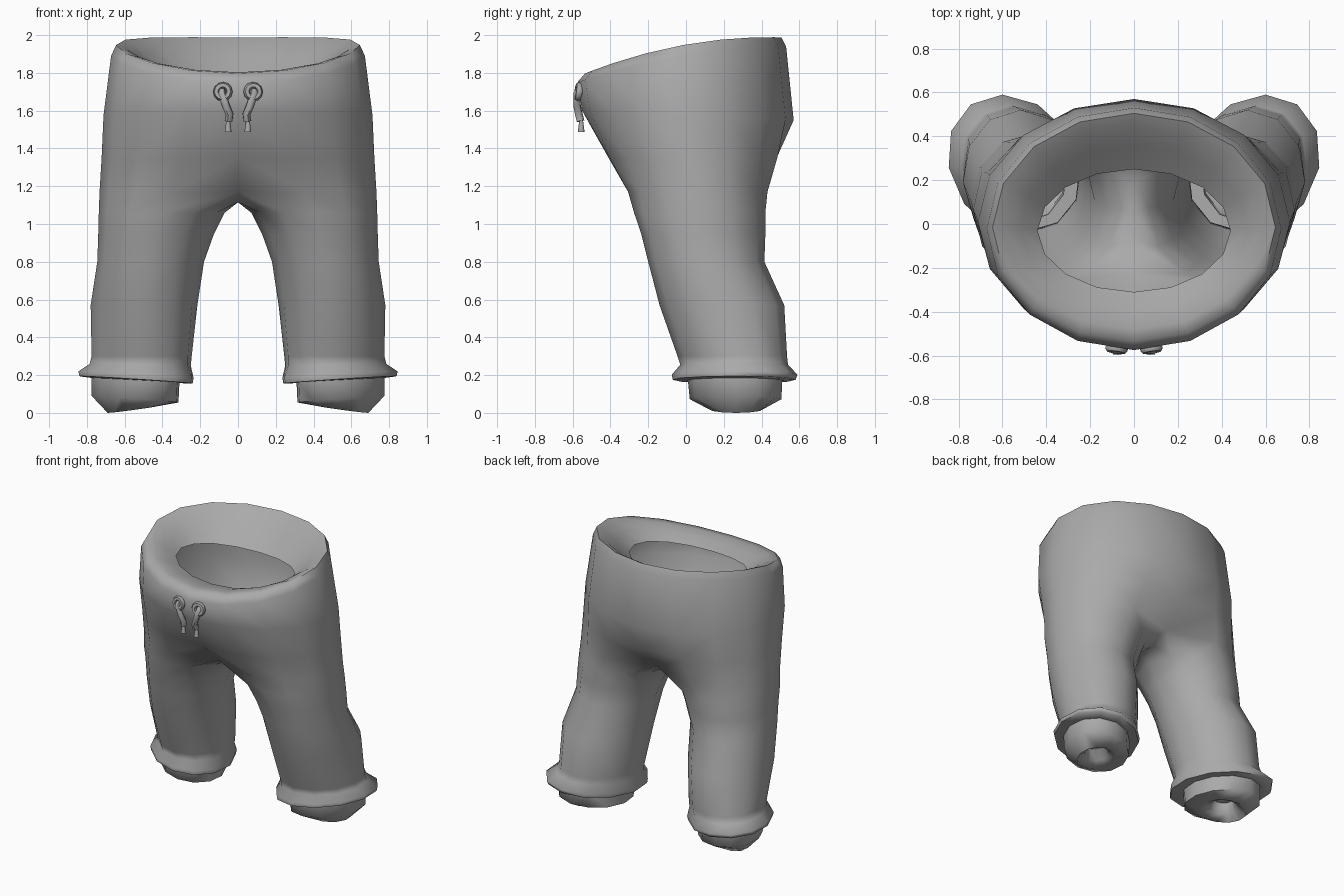
import bpy, bmesh, math
from mathutils import Vector

cube = bpy.data.objects.get("Cube")
if cube:
    bpy.data.objects.remove(cube)

mat = bpy.data.materials.new("grey cloth")
mat.use_nodes = True
GREY = (0.4, 0.4, 0.4, 1)
mat.diffuse_color = GREY
mat.node_tree.nodes["Principled BSDF"].inputs["Base Color"].default_value = GREY


def finish(obj, angle=60):
    """Colour, shade and mirror one part."""
    obj.data.materials.append(mat)
    bpy.ops.object.select_all(action='DESELECT')
    obj.select_set(True)
    bpy.context.view_layer.objects.active = obj
    bpy.ops.object.shade_smooth_by_angle(angle=math.radians(angle))
    mod = obj.modifiers.new("mirror", 'MIRROR')
    mod.use_clip = True
    mod.merge_threshold = 0.002


def trunk_ring(zf, zb, bulge, xo, yf, yb):
    """Half ring from front centre round the side to back centre."""
    pts = []
    for i in range(9):
        a = math.radians(-90 + 22.5 * i)
        s = math.sin(a)
        z = zf + (zb - zf) * (s + 1) / 2 + bulge * (1 - s * s)
        x = 0 if i in (0, 8) else xo * math.cos(a)
        pts.append(Vector((x, (yf + yb) / 2 + (yb - yf) / 2 * s, z)))
    return pts


def leg_ring(zin, zout, xi, xo, yf, yb, skew=0):
    """Closed ring of twelve, starting at the inner front."""
    pts = []
    for i in range(12):
        a = math.radians(-120 + 30 * i)
        c, s = math.cos(a), math.sin(a)
        pts.append(Vector(((xi + xo) / 2 + (xo - xi) / 2 * c + skew * s,
                           (yf + yb) / 2 + (yb - yf) / 2 * s,
                           zin + (zout - zin) * (c + 1) / 2)))
    return pts


# Trousers: open rolled waistband and hips
trunk = [trunk_ring(*r) for r in (
    (1.765, 1.78, .03, .44, -.31, .25),
    (1.79, 1.87, .05, .52, -.4, .36),
    (1.803, 1.955, .05, .595, -.48, .45),
    (1.797, 1.988, .055, .645, -.535, .505),
    (1.75, 1.94, .045, .672, -.575, .53),
    (1.6, 1.55, 0, .712, -.55, .57))]

# Hips blend into the legs, with the seams drawn in towards the crotch
for z, xo, yf, yb, blend, seam_f, seam_b in (
        (1.35, .722, -.43, .51, .25, -.41, .48),
        (1.17, .733, -.315, .44, .7, -.22, .33)):
    a = trunk_ring(z, z, 0, xo, yf, yb)
    b = leg_ring(z, z, .02, xo, yf, yb)
    ring = [p.lerp(q, blend) for p, q in zip(a, b)]
    ring[0] = Vector((0, seam_f, z))
    ring[8] = Vector((0, seam_b, z))
    trunk.append(ring)

# Crotch saddle joins the front and back seams
crotch = trunk.pop()
front, back = crotch[0], crotch[8]
for t in (.75, .5, .25):
    crotch.append(front.lerp(back, t) - Vector((0, 0, .055)))

# Legs, flared cuffs and turned-in hems
legs = [crotch] + [leg_ring(*r) for r in (
    (1.06, 1.06, .07, .737, -.275, .42),
    (.94, .94, .13, .74, -.235, .42),
    (.8, .8, .18, .745, -.2, .415),
    (.57, .57, .215, .78, -.14, .52, .02),
    (.3, .3, .245, .775, -.045, .535, .03),
    (.25, .26, .25, .785, -.03, .54, .04),
    (.185, .22, .235, .845, -.075, .59, .06),
    (.155, .195, .24, .84, -.07, .58, .06),
    (.16, .185, .31, .775, .01, .51, .04),
    (.055, .09, .315, .775, .02, .505, .04),
    (.04, .0, .41, .69, .12, .41, .03),
    (.06, .04, .46, .64, .18, .36, .02),
    (.12, .12, .48, .62, .2, .34))]

bm = bmesh.new()
trunk_v = [[bm.verts.new(p) for p in r] for r in trunk]
leg_v = [[bm.verts.new(p) for p in r] for r in legs]
for r, s in zip(trunk_v, trunk_v[1:] + [leg_v[0][:9]]):
    for i in range(8):
        bm.faces.new((r[i], r[i + 1], s[i + 1], s[i]))
for r, s in zip(leg_v, leg_v[1:]):
    for i in range(12):
        j = (i + 1) % 12
        bm.faces.new((r[i], r[j], s[j], s[i]))
bm.faces.new(leg_v[-1])
bmesh.ops.recalc_face_normals(bm, faces=bm.faces)
# Outward normals, judged by the outermost side face
side = max(bm.faces, key=lambda f: abs(f.normal.x) * f.calc_center_median().x)
if side.normal.x < 0:
    bmesh.ops.reverse_faces(bm, faces=bm.faces)
mesh = bpy.data.meshes.new("trousers")
bm.to_mesh(mesh)
bm.free()
trousers = bpy.data.objects.new("trousers", mesh)
bpy.context.collection.objects.link(trousers)
finish(trousers, 70)

# Eyelets at the front of the waistband
tilt = (math.radians(82), 0, math.radians(8))
bpy.ops.mesh.primitive_torus_add(
    major_radius=.034, minor_radius=.018, major_segments=12, minor_segments=6,
    location=(.08, -.57, 1.7), rotation=tilt)
eyelet = bpy.context.object
eyelet.name = "eyelet"
bpy.ops.object.transform_apply(location=True, rotation=True)
finish(eyelet)

# Drawstring hanging from each eyelet
curve = bpy.data.curves.new("drawstring", 'CURVE')
curve.dimensions = '3D'
curve.bevel_depth = .021
curve.bevel_resolution = 1
curve.use_fill_caps = True
path = ((.085, -.55, 1.71), (.085, -.577, 1.69), (.066, -.577, 1.63),
        (.045, -.567, 1.58), (.05, -.558, 1.545))
spline = curve.splines.new('POLY')
spline.points.add(len(path) - 1)
for point, co in zip(spline.points, path):
    point.co = (*co, 1)
string = bpy.data.objects.new("drawstring", curve)
bpy.context.collection.objects.link(string)
bpy.ops.object.select_all(action='DESELECT')
string.select_set(True)
bpy.context.view_layer.objects.active = string
bpy.ops.object.convert(target='MESH')
finish(bpy.context.object)

# Flared tip of the drawstring
bpy.ops.mesh.primitive_cone_add(vertices=8, radius1=.018, radius2=.009, depth=.07,
                                location=(.052, -.555, 1.522))
tip = bpy.context.object
tip.name = "drawstring_tip"
bpy.ops.object.transform_apply(location=True)
finish(tip)
